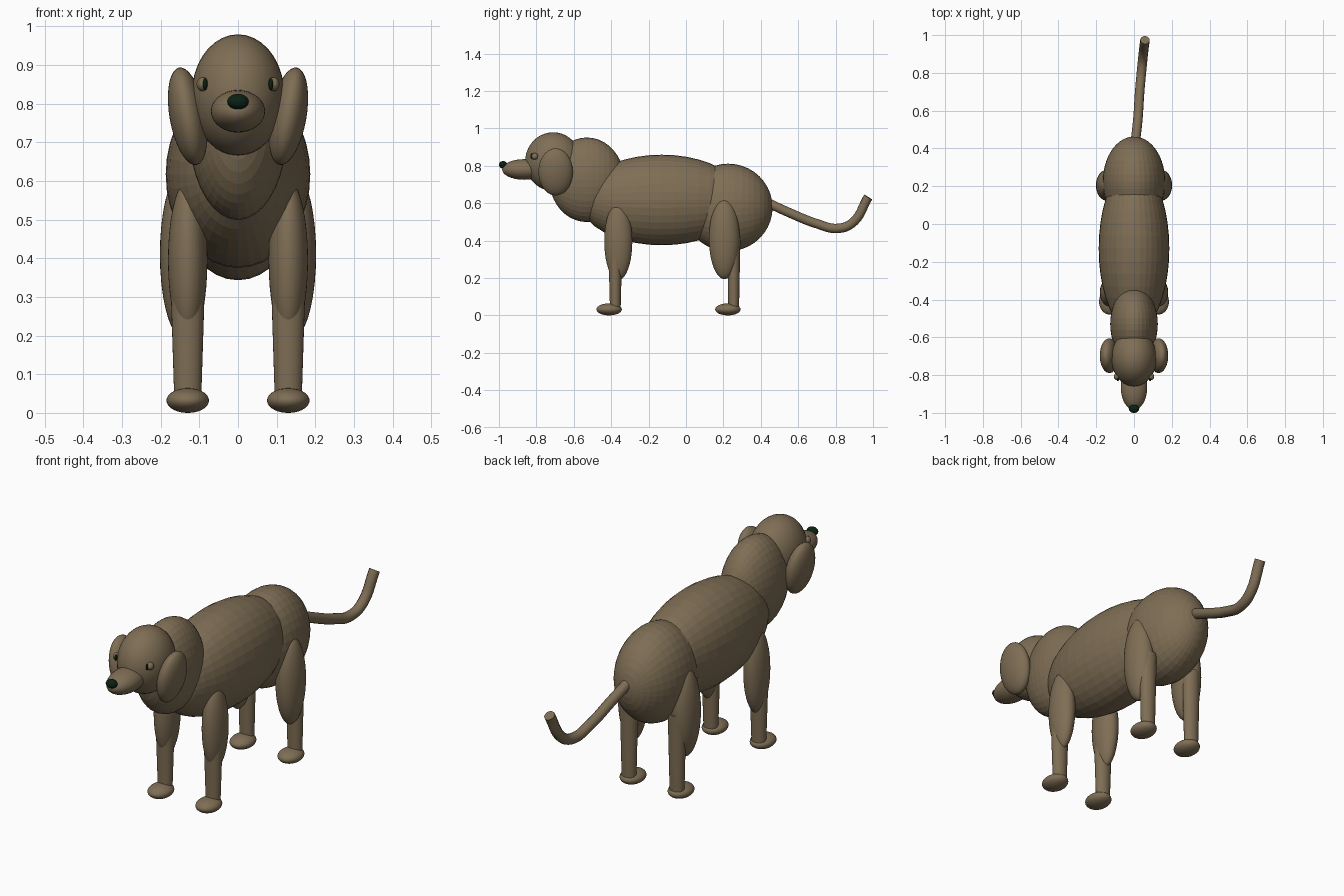
import bpy
import bmesh
from math import radians
from mathutils import Matrix, Vector

cube = bpy.data.objects.get("Cube")
if cube:
    bpy.data.objects.remove(cube, do_unlink=True)


def make_material(name, rgb):
    mat = bpy.data.materials.new(name)
    mat.use_nodes = True
    mat.diffuse_color = (*rgb, 1)
    mat.node_tree.nodes["Principled BSDF"].inputs["Base Color"].default_value = (*rgb, 1)
    return mat


FUR = make_material("brown fur", (0.21, 0.155, 0.09))
DARK = make_material("dark green black", (0.003, 0.015, 0.006))


def finish(name, bm, mat, smooth):
    mesh = bpy.data.meshes.new(name)
    for face in bm.faces:
        face.smooth = smooth
    bm.to_mesh(mesh)
    bm.free()
    mesh.materials.append(mat)
    obj = bpy.data.objects.new(name, mesh)
    bpy.context.collection.objects.link(obj)
    return obj


def ellipsoid(name, centre, radii, mat=FUR, tilt=0, axis="Y", smooth=True):
    """Sphere with its poles along y, stretched, then tilted and placed."""
    bm = bmesh.new()
    bmesh.ops.create_uvsphere(bm, u_segments=36, v_segments=20, radius=1)
    bm.transform(Matrix.Translation(centre)
                 @ Matrix.Rotation(radians(tilt), 4, axis)
                 @ Matrix.Diagonal((*radii, 1))
                 @ Matrix.Rotation(radians(90), 4, "X"))
    return finish(name, bm, mat, smooth)


def shin(name, x, y, top):
    """Tapered lower leg, slightly flattened front to back."""
    bm = bmesh.new()
    low = 0.04
    bmesh.ops.create_cone(bm, cap_ends=True, segments=28, radius1=0.035,
                          radius2=0.044, depth=top - low)
    bm.transform(Matrix.Translation((x, y, (top + low) / 2))
                 @ Matrix.Diagonal((1, 0.82, 1, 1)))
    obj = finish(name, bm, FUR, True)
    obj.select_set(True)
    bpy.context.view_layer.objects.active = obj
    bpy.ops.object.shade_smooth_by_angle(angle=radians(40))
    obj.select_set(False)


# Torso and neck
ellipsoid("body", (0, -0.13, 0.617), (0.187, 0.44, 0.242), smooth=False)
ellipsoid("hips", (0, 0.225, 0.577), (0.165, 0.238, 0.234), smooth=False)
ellipsoid("neck", (0, -0.53, 0.725), (0.126, 0.2, 0.226), smooth=False)

# Head, muzzle and nose
ellipsoid("head", (0, -0.71, 0.822), (0.12, 0.15, 0.157))
ellipsoid("muzzle", (0, -0.865, 0.78), (0.07, 0.118, 0.055))
ellipsoid("nose", (0, -0.978, 0.805), (0.028, 0.022, 0.02), DARK)

for side, s in (("left", 1), ("right", -1)):
    # Ears and eyes
    ellipsoid(f"{side}_ear", (s * 0.13, -0.697, 0.767), (0.047, 0.092, 0.128), tilt=s * 10)
    ellipsoid(f"{side}_eye", (s * 0.091, -0.808, 0.85), (0.016, 0.018, 0.018))
    ellipsoid(f"{side}_pupil", (s * 0.085, -0.822, 0.85), (0.006, 0.01, 0.015), DARK)

    # Front leg
    ellipsoid(f"{side}_front_thigh", (s * 0.13, -0.362, 0.395), (0.051, 0.075, 0.207))
    shin(f"{side}_front_shin", s * 0.13, -0.378, 0.32)
    ellipsoid(f"{side}_front_foot", (s * 0.13, -0.411, 0.032), (0.055, 0.068, 0.032))

    # Hind leg
    ellipsoid(f"{side}_hind_thigh", (s * 0.142, 0.205, 0.41), (0.06, 0.082, 0.216))
    shin(f"{side}_hind_shin", s * 0.13, 0.255, 0.42)
    ellipsoid(f"{side}_hind_foot", (s * 0.13, 0.224, 0.032), (0.055, 0.068, 0.032))

# Tail, a round tube along a smooth path
path = [(0.005, 0.42, 0.61), (0.02, 0.55, 0.55), (0.03, 0.7, 0.49),
        (0.04, 0.81, 0.465), (0.048, 0.89, 0.495), (0.058, 0.974, 0.632)]
curve = bpy.data.curves.new("tail", "CURVE")
curve.dimensions = "3D"
curve.bevel_depth = 0.025
curve.bevel_resolution = 4
curve.use_fill_caps = True
spline = curve.splines.new("BEZIER")
spline.bezier_points.add(len(path) - 1)
for point, co in zip(spline.bezier_points, path):
    point.co = Vector(co)
    point.handle_left_type = point.handle_right_type = "AUTO"
curve.materials.append(FUR)
tail = bpy.data.objects.new("tail", curve)
bpy.context.collection.objects.link(tail)
